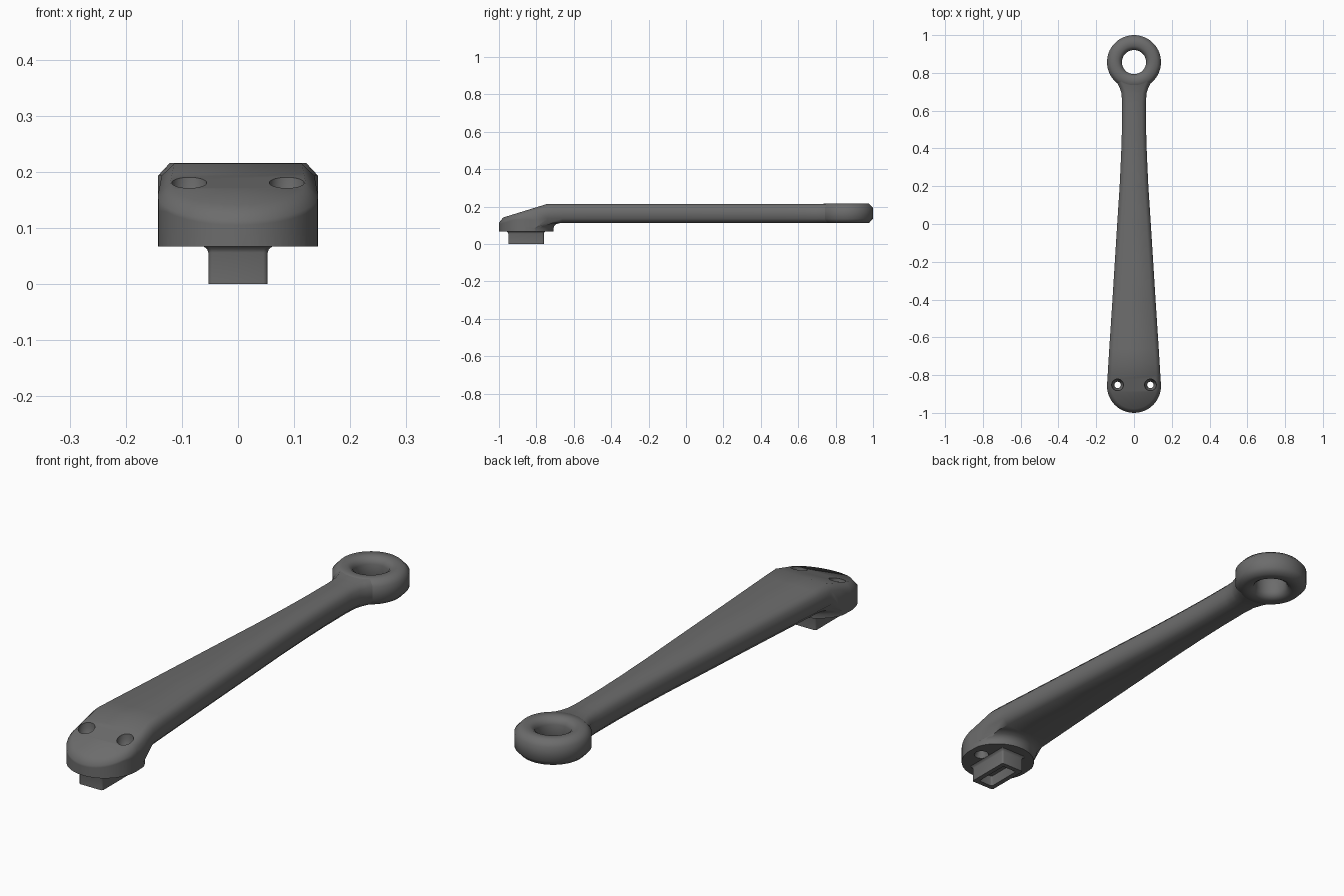
import bpy, bmesh
from math import sin, cos, pi, radians, hypot

if "Cube" in bpy.data.objects:
    bpy.data.objects.remove(bpy.data.objects["Cube"])


def loft(name, rings, closed=False):
    """Bridge rings of equal even point count; close into a tube or cap with quad ladders."""
    bm = bmesh.new()
    vs = [[bm.verts.new(p) for p in r] for r in rings]
    n = len(rings[0])
    pairs = list(zip(vs, vs[1:])) + ([(vs[-1], vs[0])] if closed else [])
    for a, b in pairs:
        for i in range(n):
            j = (i + 1) % n
            bm.faces.new((a[i], a[j], b[j], b[i]))
    if not closed:
        for r in (vs[0], vs[-1]):
            for i in range(n // 2 - 1):
                bm.faces.new((r[i], r[i + 1], r[n - 2 - i], r[n - 1 - i]))
    bmesh.ops.recalc_face_normals(bm, faces=bm.faces[:])
    me = bpy.data.meshes.new(name)
    bm.to_mesh(me)
    bm.free()
    ob = bpy.data.objects.new(name, me)
    bpy.context.collection.objects.link(ob)
    return ob


def lathe(name, profile, cx, cy, n=48, closed=False):
    ang = [2 * pi * (i + 0.5) / n for i in range(n)]
    return loft(name, [[(cx + r * cos(a), cy + r * sin(a), z) for a in ang]
                       for r, z in profile], closed)


def boolean(ob, other, op):
    """Apply an exact boolean and remove the second object."""
    m = ob.modifiers.new("bool", 'BOOLEAN')
    m.object, m.operation, m.solver = other, op, 'EXACT'
    bpy.context.view_layer.objects.active = ob
    bpy.ops.object.modifier_apply(modifier=m.name)
    bpy.data.objects.remove(other)


def smooth(ob, angle):
    bpy.ops.object.select_all(action='DESELECT')
    ob.select_set(True)
    bpy.context.view_layer.objects.active = ob
    bpy.ops.object.shade_smooth_by_angle(angle=radians(angle))


# Right half of the plan outline, from rounded front tip to the neck
R, YC, C = 0.143, -0.857, 0.022
half = [(R * cos(radians(a)), YC + R * sin(radians(a))) for a in range(-87, 1, 6)]
half += [(0.143, YC), (0.1395, -0.8), (0.136, -0.74), (0.131, -0.66), (0.114, -0.4),
         (0.089, 0), (0.076, 0.2), (0.068, 0.37), (0.064, 0.5), (0.063, 0.64),
         (0.066, 0.69), (0.075, 0.72), (0.09, 0.75)]


def top_z(y):
    return 0.215 - max(0, -0.74 - y) * 0.308


def blend(y):
    return min(1, max(0, (y + 0.8) / 0.06))


def plan_ring(inset, zf):
    """Outline moved inward by inset(y), lifted to height zf(y), mirrored in x."""
    right = []
    for i, (x, y) in enumerate(half):
        a, b = half[max(i - 1, 0)], half[min(i + 1, len(half) - 1)]
        tx, ty = b[0] - a[0], b[1] - a[1]
        k = inset(y) / hypot(tx, ty)
        px, py = x - ty * k, y + tx * k
        if i == 0:
            px = x * 0.8
        right.append((px, py, zf(py)))
    return right + [(-x, y, z) for x, y, z in reversed(right)]


def low_z(y):
    return 0.09 + 0.023 * blend(y)


# Tapered arm with chamfered edges and sloped front
arm = loft("lever_arm", [
    plan_ring(lambda y: C * blend(y), low_z),
    plan_ring(lambda y: 0, lambda y: low_z(y) + C * blend(y) + 0.001),
    plan_ring(lambda y: 0, lambda y: top_z(y) - C),
    plan_ring(lambda y: C, top_z)])

# Round pad under the front, flaring into the arm
pad = lathe("mounting_pad", [(0.148, 0.067), (0.148, 0.085), (0.153, 0.096), (0.163, 0.106),
                             (0.19, 0.1135), (0.24, 0.136), (0.24, 0.16)], 0, YC, 64)
blank = loft("pad_blank", [
    plan_ring(lambda y: C * blend(y), lambda y: 0.05),
    plan_ring(lambda y: C * blend(y), lambda y: min(0.13, top_z(y) - 0.03))])
boolean(pad, blank, 'INTERSECT')
boolean(arm, pad, 'UNION')

# Countersunk screw holes
for s in (-1, 1):
    cutter = lathe("hole_cutter", [(0.03, 0.05), (0.029, 0.072), (0.017, 0.095), (0.017, 0.13),
                                   (0.026, 0.15), (0.031, 0.166), (0.032, 0.25)],
                   s * 0.087, -0.852, 24)
    boolean(arm, cutter, 'DIFFERENCE')

# Eye ring at the back end
eye = lathe("eye_ring", [(0.143, 0.135), (0.143, 0.193), (0.122, 0.2155), (0.086, 0.2155),
                         (0.07, 0.205), (0.064, 0.19), (0.064, 0.138), (0.07, 0.123),
                         (0.086, 0.1125), (0.122, 0.1125)],
            0, 0.857, 48, closed=True)


# Rectangular hollow peg
def peg_ring(inset, z):
    hx, hy, r = 0.053 - inset, 0.095 - inset, 0.008
    pts = []
    for sx, sy, start in ((1, -1, -90), (1, 1, 0), (-1, 1, 90), (-1, -1, 180)):
        for a in (0, 30, 60, 90):
            t = radians(start + a)
            pts.append((sx * (hx - r) + r * cos(t), -0.855 + sy * (hy - r) + r * sin(t), z))
    return pts


peg = loft("peg", [peg_ring(i, z) for i, z in (
    (0.026, 0.04), (0.02, 0), (0, 0), (0, 0.056), (-0.002, 0.062), (-0.008, 0.067), (-0.008, 0.085))])

# Dark grey finish
grey = bpy.data.materials.new("dark_grey")
grey.diffuse_color = (0.15, 0.15, 0.15, 1)
grey.use_nodes = True
grey.node_tree.nodes["Principled BSDF"].inputs["Base Color"].default_value = grey.diffuse_color
for ob in (arm, eye, peg):
    ob.data.materials.clear()
    ob.data.materials.append(grey)
    smooth(ob, 50)
